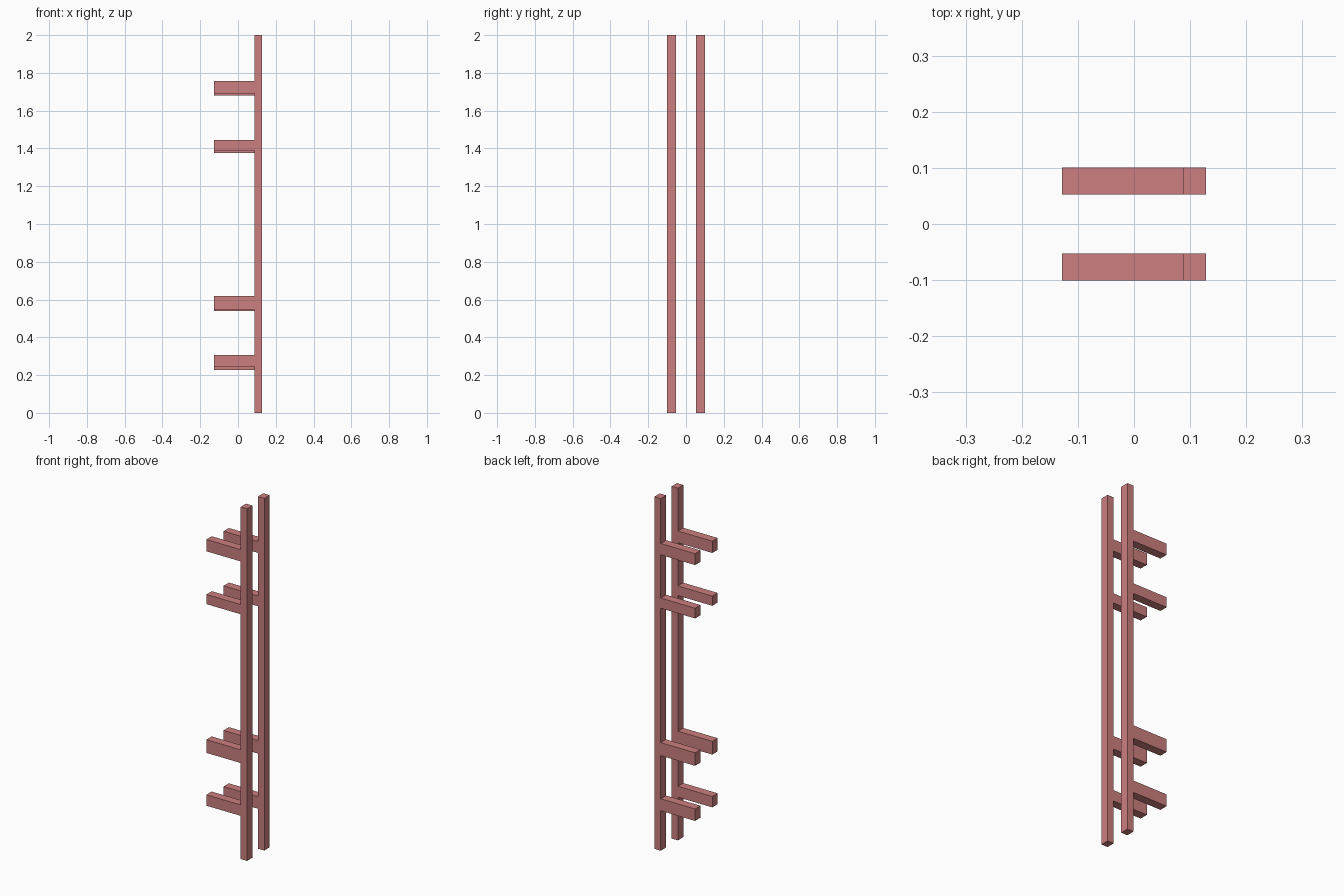
import bpy

if "Cube" in bpy.data.objects:
    bpy.data.objects.remove(bpy.data.objects["Cube"], do_unlink=True)

# Single dusty red finish
COLOUR = (0.60, 0.21, 0.21, 1.0)
red = bpy.data.materials.new("dusty_red")
red.use_nodes = True
red.diffuse_color = COLOUR
red.node_tree.nodes["Principled BSDF"].inputs["Base Color"].default_value = COLOUR


def box(name, low, high):
    """Flat-shaded box between two corners."""
    bpy.ops.mesh.primitive_cube_add(size=1)
    ob = bpy.context.object
    ob.name = name
    ob.location = [(a + b) / 2 for a, b in zip(low, high)]
    ob.scale = [b - a for a, b in zip(low, high)]
    bpy.ops.object.transform_apply(location=True, rotation=False, scale=True)
    ob.data.materials.append(red)


POST_IN, POST_OUT, ARM_TIP = 0.088, 0.128, -0.128
Y_IN, Y_OUT = 0.053, 0.101

# Bottom and top height of each arm, lowest arm first
ARMS = {
    "front": [(0.245, 0.307), (0.545, 0.62), (1.39, 1.445), (1.69, 1.757)],
    "back": [(0.227, 0.295), (0.54, 0.614), (1.377, 1.435), (1.68, 1.745)],
}

# Two uprights, each carrying four arms
for side, levels in ARMS.items():
    y0, y1 = (-Y_OUT, -Y_IN) if side == "front" else (Y_IN, Y_OUT)
    box(f"{side}_upright", (POST_IN, y0, 0), (POST_OUT, y1, 2))
    for i, (z0, z1) in enumerate(levels, 1):
        box(f"{side}_arm_{i}", (ARM_TIP, y0, z0), (POST_IN, y1, z1))
